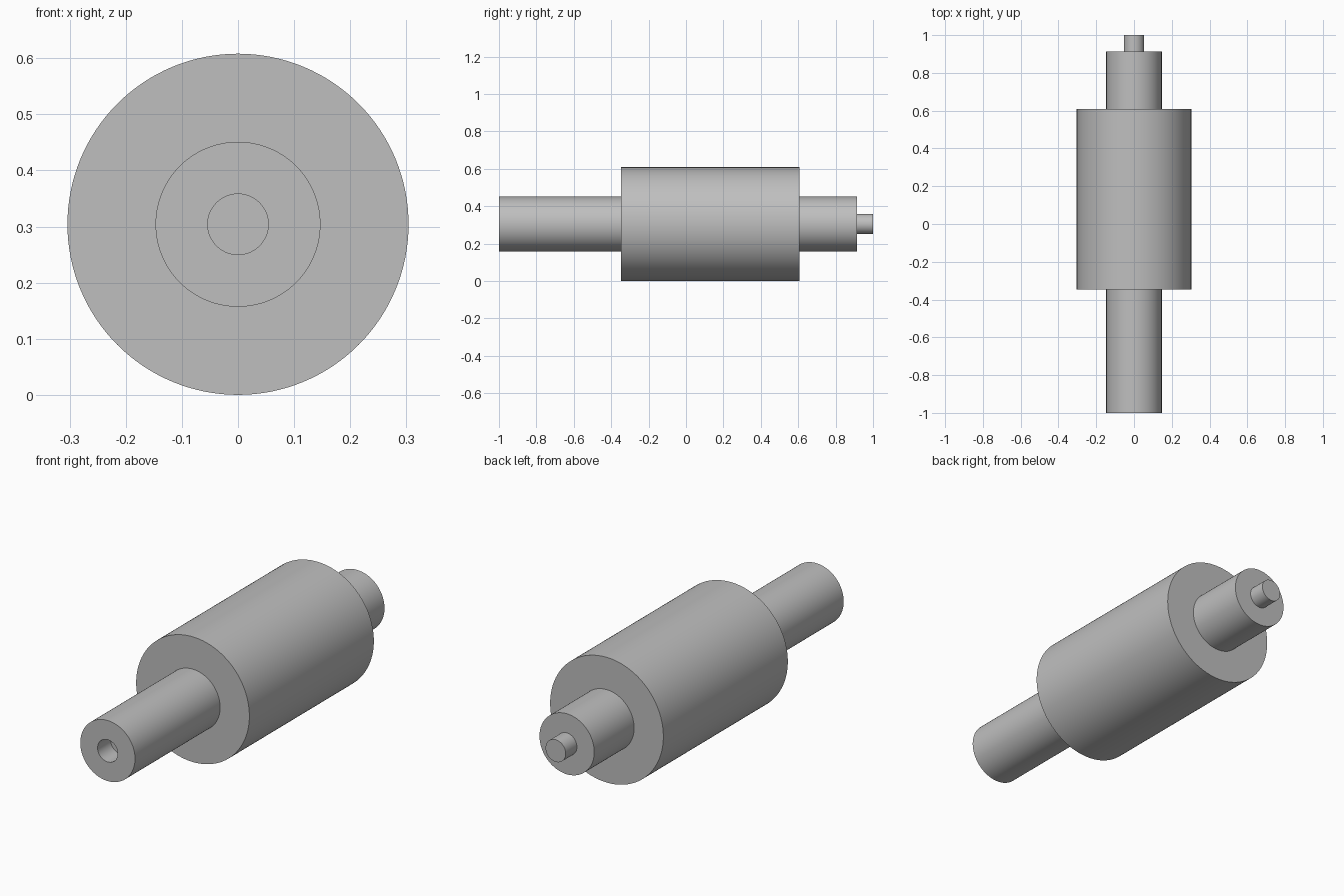
import bpy, bmesh, math

if "Cube" in bpy.data.objects:
    bpy.data.objects.remove(bpy.data.objects["Cube"])

SEGMENTS = 128
AXIS_Z = 0.304

# Single flat colour
grey = bpy.data.materials.new("plain_grey")
grey.diffuse_color = (0.52, 0.52, 0.52, 1.0)
grey.use_nodes = True
grey.node_tree.nodes["Principled BSDF"].inputs["Base Color"].default_value = grey.diffuse_color


def lathe(name, profile, material):
    """Revolve (radius, y) points about the y axis; radius 0 makes a pole."""
    bm = bmesh.new()
    rings = []
    for r, y in profile:
        if r == 0:
            rings.append([bm.verts.new((0, y, 0))])
        else:
            rings.append([bm.verts.new((r * math.cos(a), y, r * math.sin(a)))
                          for a in (2 * math.pi * i / SEGMENTS for i in range(SEGMENTS))])
    for a, b in zip(rings, rings[1:]):
        if len(a) == 1:
            bm.faces.new(b)
        elif len(b) == 1:
            bm.faces.new(a)
        else:
            for i in range(SEGMENTS):
                j = (i + 1) % SEGMENTS
                bm.faces.new((a[i], a[j], b[j], b[i]))
    # End discs are flat, so the pole vertices are not needed
    bmesh.ops.delete(bm, geom=[v for v in bm.verts if not v.link_faces], context='VERTS')
    bmesh.ops.recalc_face_normals(bm, faces=bm.faces)
    mesh = bpy.data.meshes.new(name)
    bm.to_mesh(mesh)
    bm.free()
    mesh.materials.append(material)
    obj = bpy.data.objects.new(name, mesh)
    bpy.context.collection.objects.link(obj)
    obj.location.z = AXIS_Z
    bpy.context.view_layer.objects.active = obj
    obj.select_set(True)
    bpy.ops.object.shade_smooth_by_angle(angle=math.radians(30))
    obj.select_set(False)
    return obj


# Turned roller: front socket, long shaft, thick drum, short shaft, end pin
SHAFT, DRUM, PIN = 0.147, 0.304, 0.054
lathe("stepped_roller", [
    (0, -0.90), (PIN, -0.90), (PIN, -1.0),       # blind socket
    (SHAFT, -1.0), (SHAFT, -0.347),              # front shaft
    (DRUM, -0.347), (DRUM, 0.608),               # drum
    (SHAFT, 0.608), (SHAFT, 0.914),              # back shaft
    (PIN, 0.914), (PIN, 1.0), (0, 1.0),          # pin
], grey)
